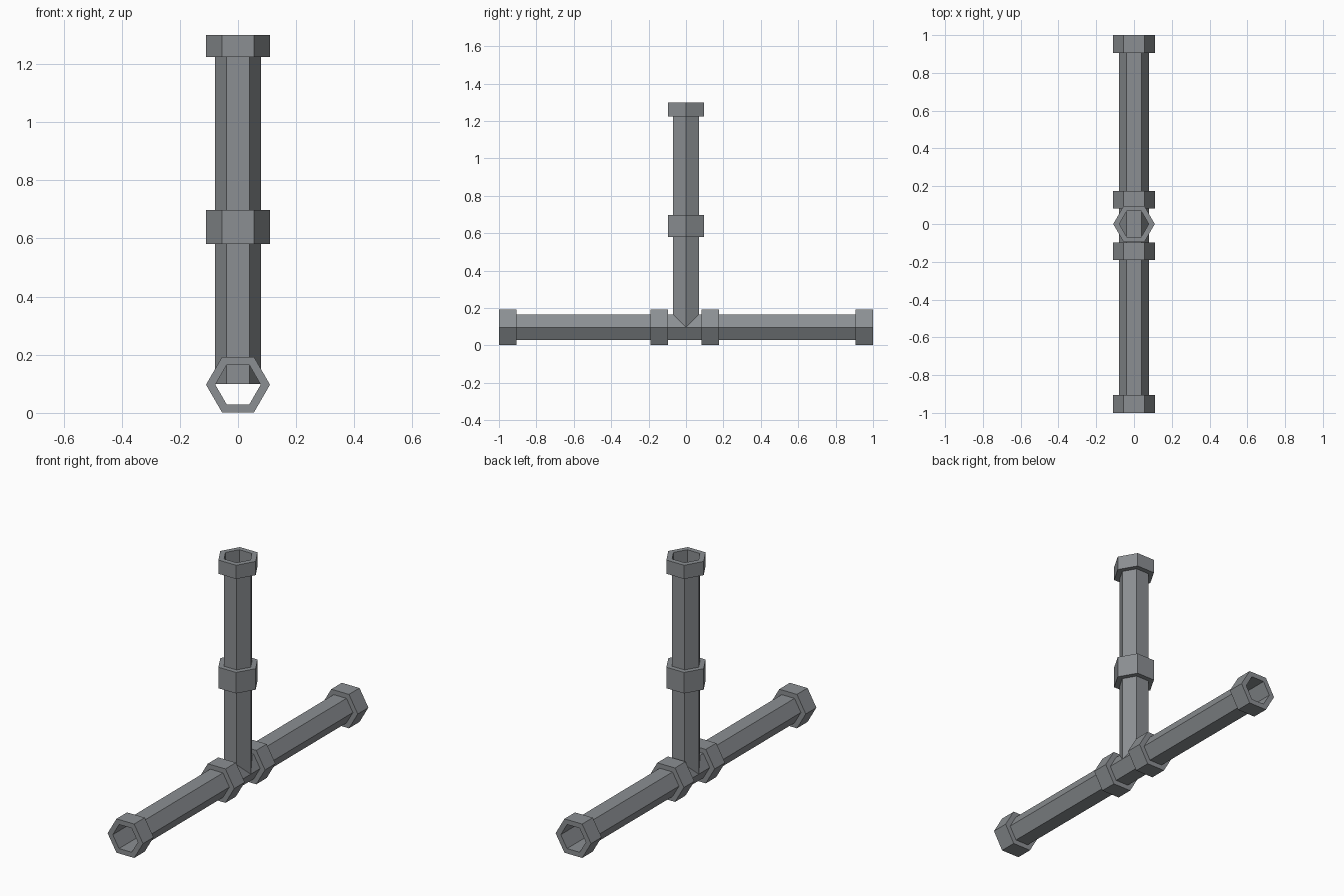
import bpy, math
from mathutils import Matrix

if "Cube" in bpy.data.objects:
    bpy.data.objects.remove(bpy.data.objects["Cube"])

PIPE_R, BORE_R, COLLAR_R = 0.0795, 0.078, 0.11
AXIS_Z = 0.097
HORIZONTAL = Matrix.Translation((0, 0, AXIS_Z)) @ Matrix.Rotation(-math.pi / 2, 4, 'X')
VERTICAL = Matrix.Identity(4)

# Dark, slightly blue metal
metal = bpy.data.materials.new("dark_metal")
metal.diffuse_color = (0.26, 0.275, 0.29, 1)
metal.use_nodes = True
metal.node_tree.nodes["Principled BSDF"].inputs["Base Color"].default_value = metal.diffuse_color


def hex_ring(name, start, end, outer, inner, matrix):
    """Hollow six-sided sleeve along local z, with corners on +-x."""
    verts, faces = [], []
    for r, z in ((outer, start), (outer, end), (inner, end), (inner, start)):
        for i in range(6):
            a = math.radians(60 * i)
            verts.append(matrix @ Matrix.Translation((r * math.cos(a), r * math.sin(a), z)).translation)
    for ring in range(4):
        nxt = (ring + 1) % 4
        for i in range(6):
            j = (i + 1) % 6
            faces.append((ring * 6 + i, ring * 6 + j, nxt * 6 + j, nxt * 6 + i))
    mesh = bpy.data.meshes.new(name)
    mesh.from_pydata([tuple(v) for v in verts], [], faces)
    mesh.materials.append(metal)
    mesh.update()
    obj = bpy.data.objects.new(name, mesh)
    bpy.context.collection.objects.link(obj)
    return obj


# Thin-walled pipes, the riser ending on the axis of the main pipe
hex_ring("main_pipe", -1.0, 1.0, PIPE_R, BORE_R, HORIZONTAL)
hex_ring("riser_pipe", 0.1, 1.3, PIPE_R, BORE_R, VERTICAL)

# Collars at the open ends and at the joints
for i, (a, b) in enumerate([(-1.0, -0.906), (-0.19, -0.097), (0.083, 0.176), (0.906, 1.0)]):
    hex_ring(f"main_collar_{i + 1}", a, b, COLLAR_R, PIPE_R, HORIZONTAL)
for i, (a, b) in enumerate([(0.58, 0.698), (1.223, 1.3)]):
    hex_ring(f"riser_collar_{i + 1}", a, b, COLLAR_R, PIPE_R, VERTICAL)
